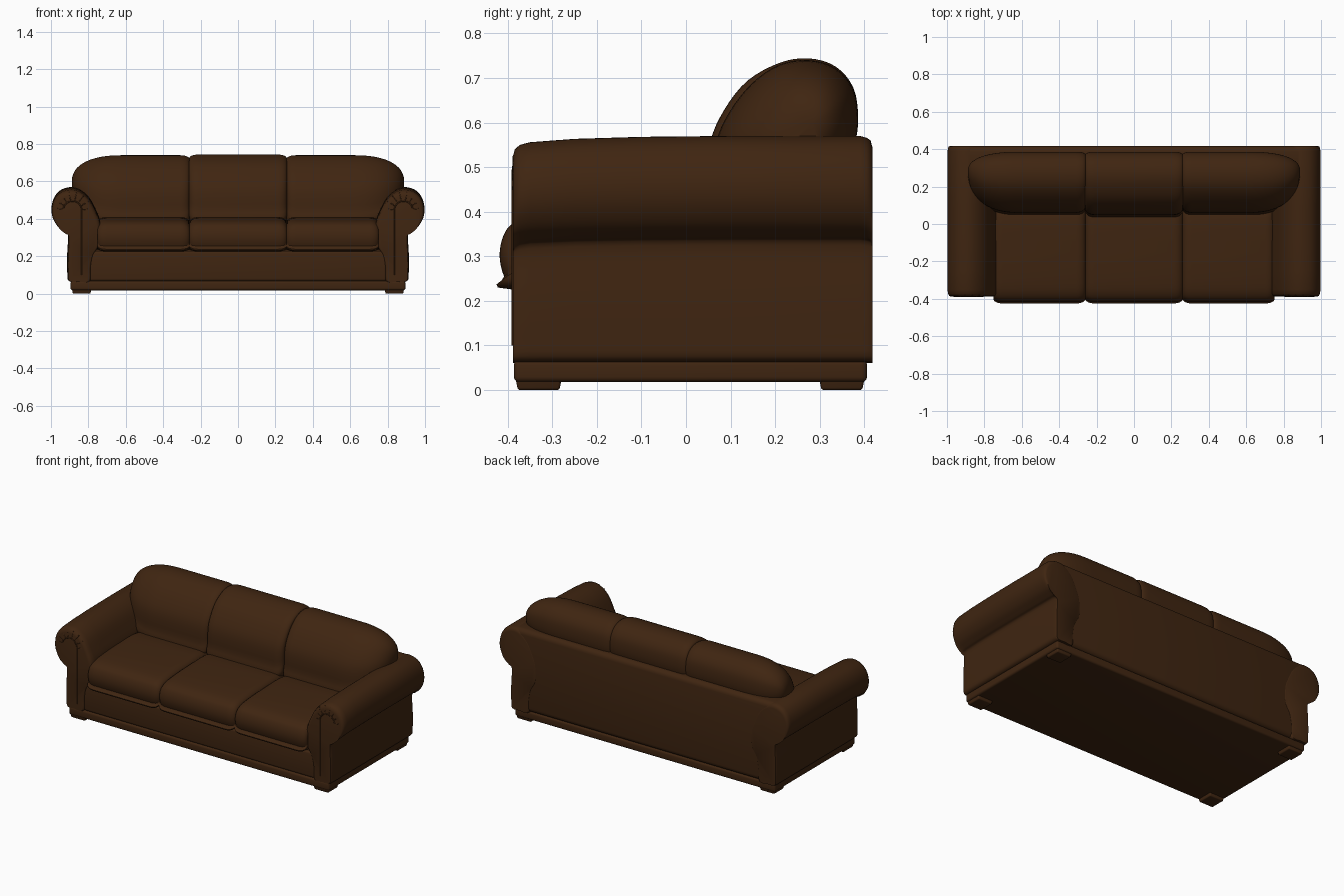
import bpy, bmesh, math
from mathutils import Vector

cube = bpy.data.objects.get("Cube")
if cube:
    bpy.data.objects.remove(cube, do_unlink=True)

leather = bpy.data.materials.new("dark brown leather")
leather.use_nodes = True
BROWN = (0.05, 0.0185, 0.0055, 1)
leather.diffuse_color = BROWN
leather.node_tree.nodes["Principled BSDF"].inputs["Base Color"].default_value = BROWN


def finish(obj, mirror=False, angle=50):
    obj.data.materials.append(leather)
    if mirror:
        obj.modifiers.new("Mirror", 'MIRROR')
    if obj.type == 'MESH':
        bpy.ops.object.select_all(action='DESELECT')
        obj.select_set(True)
        bpy.context.view_layer.objects.active = obj
        bpy.ops.object.shade_smooth_by_angle(angle=math.radians(angle))
    return obj


def link(name, bm):
    bmesh.ops.recalc_face_normals(bm, faces=bm.faces[:])
    mesh = bpy.data.meshes.new(name)
    bm.to_mesh(mesh)
    bm.free()
    obj = bpy.data.objects.new(name, mesh)
    bpy.context.collection.objects.link(obj)
    return obj


def smooth_loop(points, steps=4):
    """Closed Catmull-Rom curve through the points."""
    pts = [Vector(p) for p in points]
    n, out = len(pts), []
    for i in range(n):
        a, b, c, d = (pts[(i + k) % n] for k in (-1, 0, 1, 2))
        for s in range(steps):
            t = s / steps
            out.append(0.5 * (2 * b + (c - a) * t + (2 * a - 5 * b + 4 * c - d) * t ** 2
                              + (3 * b - a - 3 * c + d) * t ** 3))
    return out


def loft(name, axis, profile, anchor, stations, mirror=False):
    """Sweep a profile along an axis; stations are (position, scale a, scale b)."""
    bm = bmesh.new()
    loop, (ca, cb), rings = smooth_loop(profile), anchor, []
    for pos, sa, sb in stations:
        ring = []
        for p in loop:
            a, b = ca + (p.x - ca) * sa, cb + (p.y - cb) * sb
            ring.append(bm.verts.new((pos, a, b) if axis == 'x' else (a, pos, b)))
        rings.append(ring)
    n = len(loop)
    for r, s in zip(rings, rings[1:]):
        for i in range(n):
            bm.faces.new((r[i], r[(i + 1) % n], s[(i + 1) % n], s[i]))
    bm.faces.new(rings[0])
    bm.faces.new(rings[-1])
    return finish(link(name, bm), mirror)


def rounded_box(name, lo, hi, radius, mirror=False, taper=None):
    bm = bmesh.new()
    bmesh.ops.create_cube(bm, size=1)
    lo, hi = Vector(lo), Vector(hi)
    for v in bm.verts:
        low = v.co.z < 0
        v.co = Vector([l + (h - l) * (c + 0.5) for l, h, c in zip(lo, hi, v.co)])
        if low and taper:
            mid = (lo + hi) / 2
            v.co.x = mid.x + (v.co.x - mid.x) * taper
            v.co.y = mid.y + (v.co.y - mid.y) * taper
    bmesh.ops.bevel(bm, geom=bm.edges[:], offset=radius, segments=4,
                    profile=0.5, affect='EDGES')
    return finish(link(name, bm), mirror)


def piping(name, paths, thickness):
    """Thin raised seams, mirrored to both sides."""
    curve = bpy.data.curves.new(name, 'CURVE')
    curve.dimensions = '3D'
    curve.bevel_depth = thickness
    curve.bevel_resolution = 2
    curve.use_fill_caps = True
    for path in paths:
        spline = curve.splines.new('POLY')
        spline.points.add(len(path) - 1)
        for point, co in zip(spline.points, path):
            point.co = (*co, 1)
    obj = bpy.data.objects.new(name, curve)
    bpy.context.collection.objects.link(obj)
    return finish(obj, mirror=True)


def soft_ends(x0, x1, margin, depth_a, depth_b, steps=6):
    """Stations with a rounded edge at each end."""
    out = []
    for i in range(steps + 1):
        u = math.pi / 2 * i / steps
        out.append((margin * (1 - math.cos(u)), 1 - math.sin(u)))
    left = [(x0 + d, 1 - depth_a * k, 1 - depth_b * k) for d, k in out]
    right = [(x1 - d, 1 - depth_a * k, 1 - depth_b * k) for d, k in reversed(out)]
    return left + right


# Plinth and feet
rounded_box("plinth", (-0.895, -0.386, 0.018), (0.895, 0.406, 0.068), 0.012)
for name, y0, y1 in (("front_feet", -0.386, -0.275), ("back_feet", 0.295, 0.404)):
    rounded_box(name, (0.78, y0, 0), (0.892, y1, 0.045), 0.006, True, 0.84)

# Seat deck, front rail and back frame
rounded_box("seat_deck", (-0.8, -0.37, 0.062), (0.8, 0.3, 0.235), 0.01)
rounded_box("front_rail", (-0.795, -0.383, 0.066), (0.795, -0.3, 0.228), 0.015)
rounded_box("back_frame", (-0.905, 0.29, 0.066), (0.905, 0.416, 0.57), 0.03)

# Rolled arms
ARM = [(0.79, 0.066), (0.85, 0.064), (0.905, 0.068), (0.913, 0.12), (0.913, 0.22),
       (0.908, 0.325), (0.93, 0.345), (0.968, 0.375), (0.992, 0.42), (0.996, 0.47),
       (0.98, 0.52), (0.945, 0.556), (0.89, 0.57), (0.84, 0.555), (0.795, 0.515),
       (0.76, 0.45), (0.735, 0.38), (0.735, 0.28), (0.77, 0.215), (0.785, 0.14)]
loft("arms", 'y', ARM, (0.87, 0.066),
     [(-0.388, 0.86, 0.91), (-0.384, 0.93, 0.94), (-0.373, 0.98, 0.96),
      (-0.35, 1, 0.972), (-0.25, 1, 0.987), (-0.1, 1, 0.996), (0.1, 1, 1),
      (0.39, 1, 1), (0.405, 0.98, 0.992), (0.414, 0.95, 0.98), (0.418, 0.89, 0.95)], True)

# Scroll seam and gathered pleats on the arm fronts
cx, cz, front = 0.885, 0.445, -0.387
arc = [(cx + 0.05 * math.cos(t), front, cz + 0.05 * math.sin(t))
       for t in (math.radians(180 - 12 * i) for i in range(15))]
piping("scroll_seams", [[(cx - 0.05, front, 0.1)] + arc], 0.004)
pleats = []
for i in range(8):
    t = math.radians(175 - 24 * i)
    pleats.append([(cx + r * math.cos(t), y, cz + r * math.sin(t))
                   for r, y in ((0.052, front), (0.08, front + 0.001), (0.098, front + 0.008))])
piping("scroll_pleats", pleats, 0.003)

# Seat cushions
SEAT = [(-0.385, 0.225), (-0.408, 0.255), (-0.418, 0.3), (-0.41, 0.345), (-0.385, 0.376),
        (-0.32, 0.395), (-0.15, 0.407), (0.08, 0.402), (0.12, 0.31), (0.08, 0.225)]
loft("middle_seat_cushion", 'x', SEAT, (-0.12, 0.3),
     soft_ends(-0.261, 0.261, 0.05, 0.08, 0.3))
loft("outer_seat_cushions", 'x', SEAT, (-0.12, 0.3),
     soft_ends(0.259, 0.752, 0.05, 0.08, 0.3), True)

# Back cushions
BACK = [(0.07, 0.37), (0.06, 0.45), (0.066, 0.55), (0.098, 0.625), (0.15, 0.69),
        (0.21, 0.73), (0.275, 0.74), (0.335, 0.722), (0.375, 0.675), (0.386, 0.61),
        (0.378, 0.55), (0.35, 0.48), (0.32, 0.37)]
MIDDLE = [(y - 0.012 if y < 0.2 else y, z + 0.004) for y, z in BACK]
anchor = (0.285, 0.6)
loft("middle_back_cushion", 'x', MIDDLE, anchor, soft_ends(-0.261, 0.261, 0.05, 0.14, 0.14))
stations = soft_ends(0.259, 1, 0.05, 0.14, 0.14)[:7]
for i in range(15):
    t = math.sin(math.pi / 2 * i / 14)
    s = max(0.03, (1 - t ** 2.3) ** (1 / 2.3))
    stations.append((0.62 + 0.268 * t, s, s))
loft("outer_back_cushions", 'x', BACK, anchor, stations, True)
